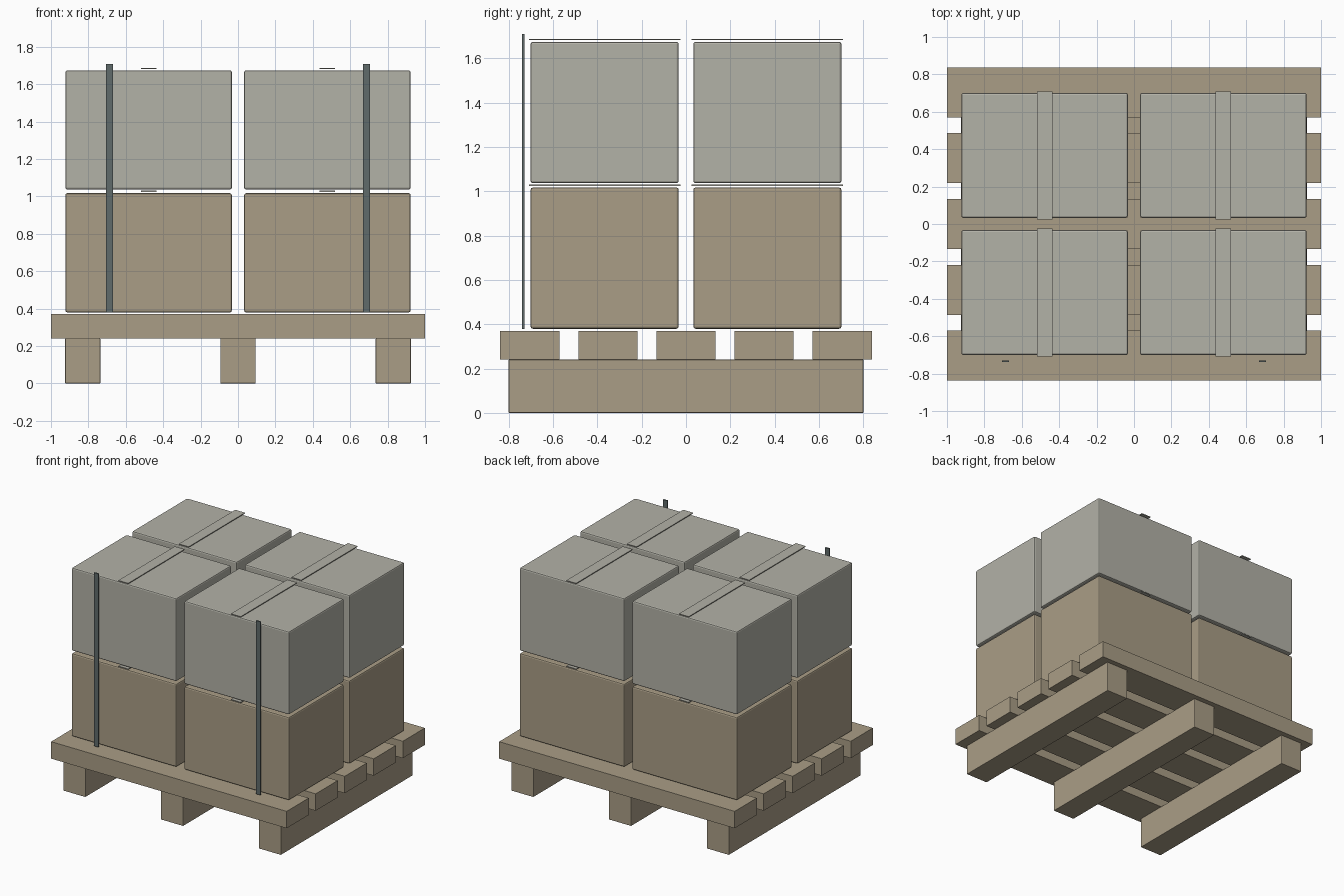
import bpy

if "Cube" in bpy.data.objects:
    bpy.data.objects.remove(bpy.data.objects["Cube"])


def material(name, rgb):
    m = bpy.data.materials.new(name)
    m.diffuse_color = (*rgb, 1)
    m.use_nodes = True
    m.node_tree.nodes["Principled BSDF"].inputs["Base Color"].default_value = m.diffuse_color
    return m


TAN = material("tan wood and cardboard", (0.40, 0.34, 0.24))
GREY = material("pale grey cardboard", (0.45, 0.445, 0.39))
SLATE = material("dark slate strap", (0.115, 0.145, 0.145))


def block(name, centre, size, mat, bevel=0.0):
    bpy.ops.mesh.primitive_cube_add(size=1, location=centre)
    ob = bpy.context.object
    ob.name = name
    ob.scale = size
    bpy.ops.object.transform_apply(location=False, rotation=False, scale=True)
    ob.data.materials.append(mat)
    if bevel:
        mod = ob.modifiers.new("soft edges", 'BEVEL')
        mod.width = bevel
        mod.segments = 2
    return ob


# Pallet: three runners under five deck boards
for i in (-1, 0, 1):
    block("pallet_runner", (i * 0.83, 0, 0.12), (0.188, 1.6, 0.24), TAN, 0.003)
for i in range(-2, 3):
    block("pallet_board", (0, i * 0.352, 0.305), (2.0, 0.268, 0.13), TAN)

# Two layers of four cartons, each with a strip of tape along the top
for layer, z, mat in (("lower", 0.698, TAN), ("upper", 1.355, GREY)):
    for x in (-0.478, 0.478):
        for y in (-0.367, 0.367):
            block(layer + "_carton", (x, y, z), (0.89, 0.668, 0.637), mat, 0.01)
            block(layer + "_tape", (x, y, z + 0.329), (0.083, 0.684, 0.006), GREY)

# Upright straps at the front
for x in (-0.688, 0.688):
    block("front_strap", (x, -0.734, 1.043), (0.038, 0.01, 1.33), SLATE)
